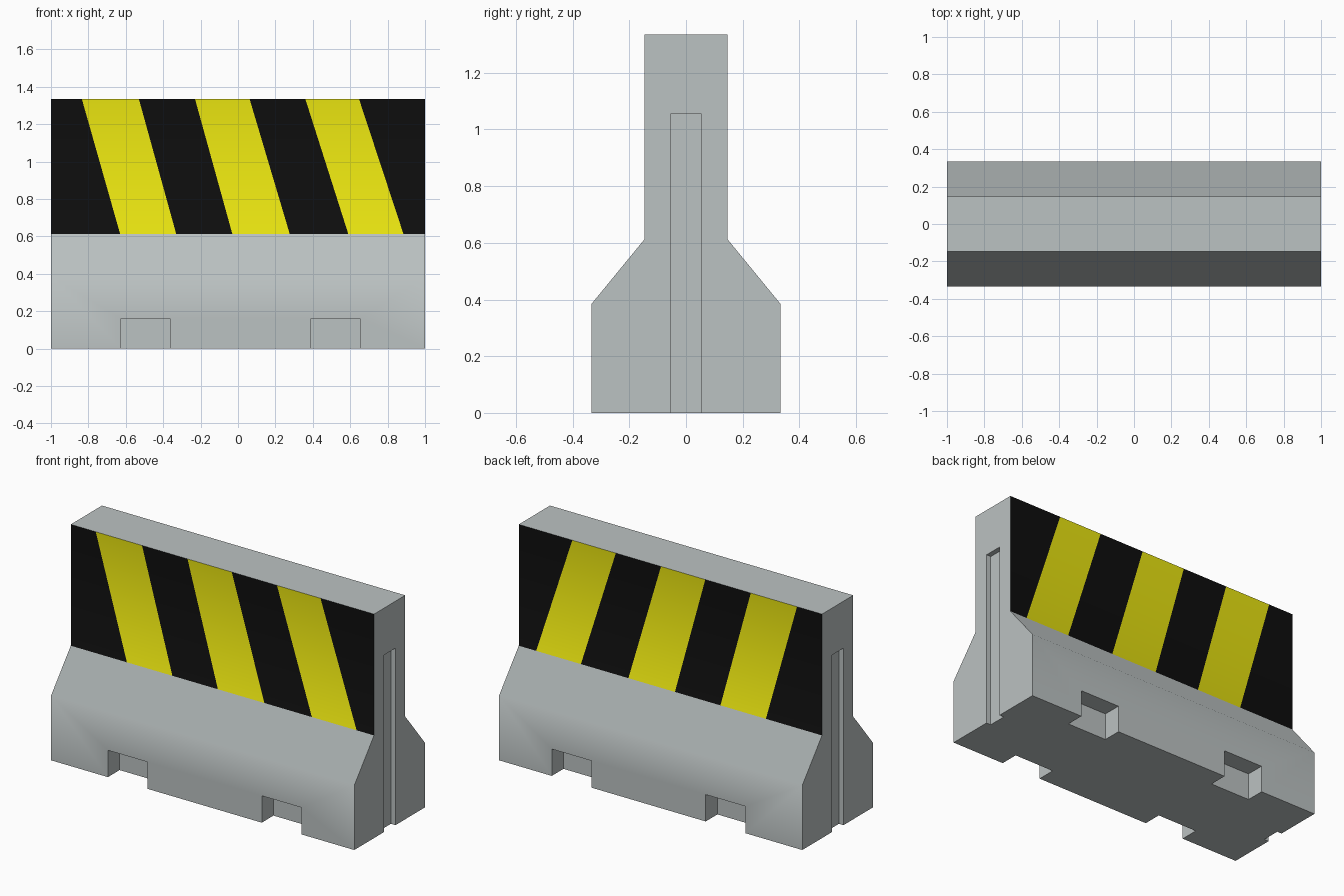
import bpy, bmesh, math
from mathutils import Matrix, Vector

if "Cube" in bpy.data.objects:
    bpy.data.objects.remove(bpy.data.objects["Cube"])

HALF_LEN, TOP, WAIST = 1.0, 1.335, 0.612


def material(name, rgb):
    mat = bpy.data.materials.new(name)
    mat.diffuse_color = (*rgb, 1)
    mat.use_nodes = True
    mat.node_tree.nodes["Principled BSDF"].inputs["Base Color"].default_value = mat.diffuse_color
    return mat


def make_object(name, bm):
    bmesh.ops.recalc_face_normals(bm, faces=bm.faces)
    mesh = bpy.data.meshes.new(name)
    bm.to_mesh(mesh)
    bm.free()
    obj = bpy.data.objects.new(name, mesh)
    bpy.context.collection.objects.link(obj)
    return obj


def add_box(bm, x0, x1, y0, y1, z0, z1):
    centre = Matrix.Translation(((x0 + x1) / 2, (y0 + y1) / 2, (z0 + z1) / 2))
    bmesh.ops.create_cube(bm, size=1, matrix=centre @ Matrix.Diagonal((x1 - x0, y1 - y0, z1 - z0, 1)))


# Barrier body: half profile mirrored, then extruded along x
bm = bmesh.new()
half = [(0.333, 0), (0.333, 0.385), (0.147, WAIST), (0.147, TOP)]
profile = half + [(-y, z) for y, z in reversed(half)]
end = bm.faces.new([bm.verts.new((-HALF_LEN, y, z)) for y, z in profile])
ext = bmesh.ops.extrude_face_region(bm, geom=[end])
bmesh.ops.translate(bm, vec=(2 * HALF_LEN, 0, 0),
                    verts=[g for g in ext["geom"] if isinstance(g, bmesh.types.BMVert)])
bmesh.ops.recalc_face_normals(bm, faces=bm.faces)


def panel_faces(side):
    return [f for f in bm.faces
            if f.normal.y * side > 0.9 and f.calc_center_median().z > WAIST]


# Hazard stripes: slanted cuts across both upper panels, alternately coloured
cuts = [(-0.63, -0.835), (-0.33, -0.53), (-0.03, -0.23),
        (0.277, 0.062), (0.59, 0.36), (0.885, 0.647)]   # x at bottom, x at top
for side in (-1, 1):
    for x_low, x_high in cuts:
        faces = panel_faces(side)
        geom = faces + list({e for f in faces for e in f.edges}) + list({v for f in faces for v in f.verts})
        bmesh.ops.bisect_plane(bm, geom=geom, plane_co=(x_low, 0, WAIST),
                               plane_no=Vector((TOP - WAIST, 0, x_low - x_high)).normalized())
    for i, f in enumerate(sorted(panel_faces(side), key=lambda f: f.calc_center_median().x)):
        f.material_index = 1 + i % 2

body = make_object("barrier_body", bm)
for mat in (material("concrete", (0.5, 0.54, 0.54)),
            material("stripe_black", (0.004, 0.004, 0.004)),
            material("stripe_yellow", (0.8, 0.76, 0.005))):
    body.data.materials.append(mat)

# Cutter: four forklift notches and a shallow slot in each end
bm = bmesh.new()
for side in (-1, 1):
    for x0, x1 in ((-0.625, -0.363), (0.39, 0.652)):
        add_box(bm, x0, x1, *sorted((side * 0.223, side * 0.5)), -0.1, 0.16)
    add_box(bm, *sorted((side * 0.97, side * 1.1)), -0.055, 0.055, -0.1, 1.055)
cutter = make_object("recess_cutter", bm)
cutter.hide_render = True

mod = body.modifiers.new("recesses", "BOOLEAN")
mod.operation, mod.solver, mod.object = "DIFFERENCE", "EXACT", cutter
bpy.context.view_layer.objects.active = body
body.select_set(True)
cutter.select_set(False)
bpy.ops.object.modifier_apply(modifier=mod.name)
bpy.data.objects.remove(cutter)

# Soft shading over the sloped shoulder, sharp elsewhere
bpy.ops.object.shade_smooth_by_angle(angle=math.radians(45))
